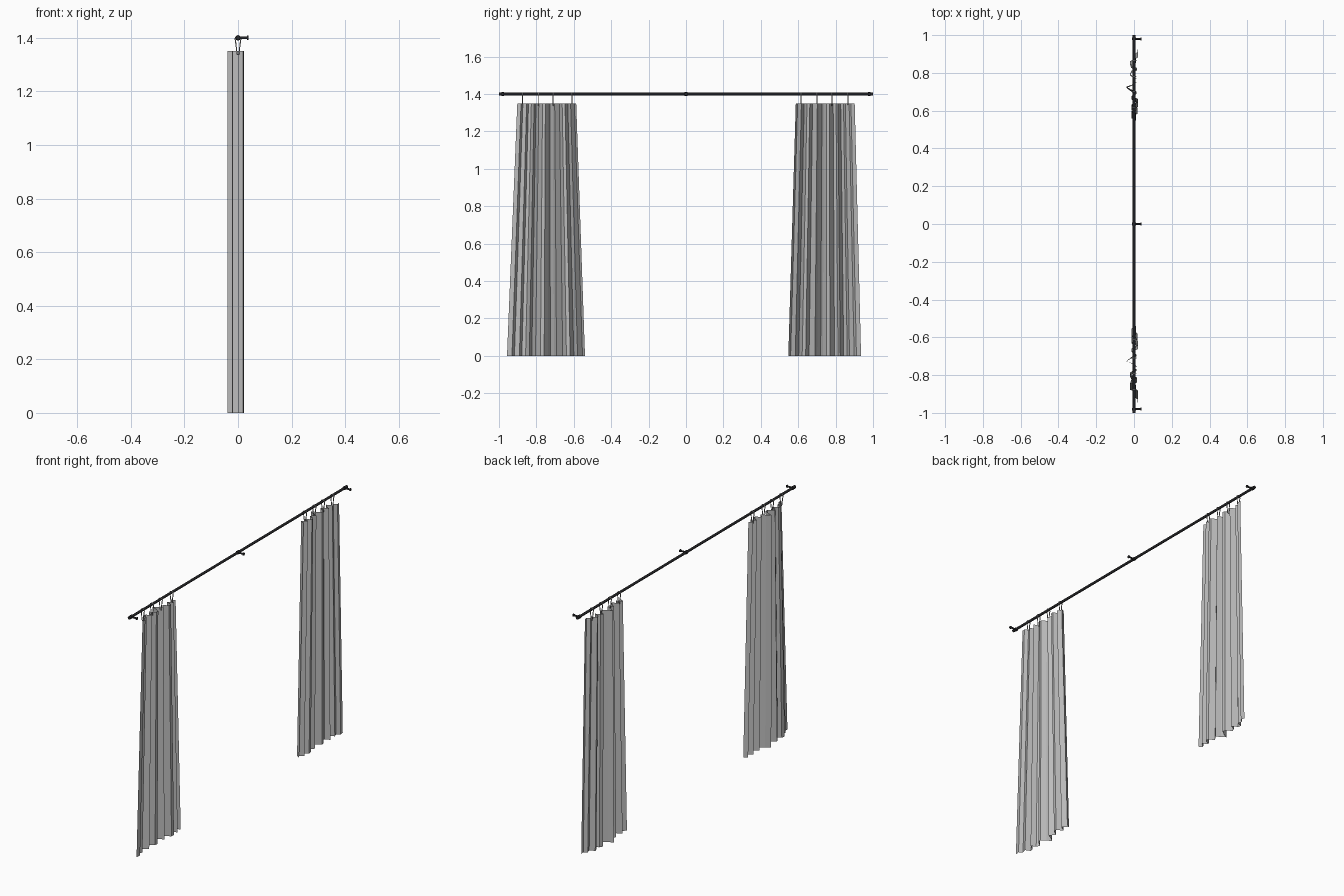
import bpy
import bmesh
from math import pi, sin, cos
from mathutils import Vector

cube = bpy.data.objects.get("Cube")
if cube:
    bpy.data.objects.remove(cube, do_unlink=True)


def material(name, rgb, metallic=0.0):
    m = bpy.data.materials.new(name)
    m.use_nodes = True
    m.diffuse_color = (*rgb, 1)
    m.node_tree.nodes["Principled BSDF"].inputs["Base Color"].default_value = (*rgb, 1)
    return m


fabric = material("grey fabric", (0.5, 0.5, 0.5))
black = material("black metal", (0.02, 0.02, 0.022))
steel = material("steel", (0.4, 0.4, 0.4))

ROD_Z = 1.4
TOP_Z = 1.35


def cylinder(name, start, end, radius, mat, sides=16):
    start, end = Vector(start), Vector(end)
    axis = end - start
    bpy.ops.mesh.primitive_cylinder_add(vertices=sides, radius=radius, depth=axis.length,
                                        location=(start + end) / 2)
    ob = bpy.context.object
    ob.name = name
    ob.rotation_euler = axis.to_track_quat('Z', 'Y').to_euler()
    ob.data.materials.append(mat)
    bpy.ops.object.shade_smooth_by_angle()
    return ob


# Curtain rod with end caps
cylinder("rod", (0, -0.99, ROD_Z), (0, 0.99, ROD_Z), 0.007, black)
for side in (-1, 1):
    cylinder("rod_end_cap", (0, side * 0.985, ROD_Z), (0, side, ROD_Z), 0.0085, black)

# Wall brackets: collar, arm and wall plate
for y in (-0.98, 0, 0.98):
    cylinder("bracket_collar", (0, y - 0.007, ROD_Z), (0, y + 0.007, ROD_Z), 0.01, black)
    cylinder("bracket_arm", (0, y, ROD_Z), (0.036, y, ROD_Z), 0.005, black)
    cylinder("bracket_plate", (0.034, y, ROD_Z), (0.039, y, ROD_Z), 0.008, black)


# Pleated curtain: one folded sheet, spread wider at the hem
FOLDS = [(0, 0.01), (0.01, -0.012), (0.03, 0.018), (0.045, -0.014), (0.06, 0.022),
         (0.075, 0.02), (0.09, -0.012), (0.115, 0.012), (0.125, -0.015), (0.14, -0.04),
         (0.15, -0.012), (0.165, 0.014), (0.18, 0.012), (0.2, -0.022), (0.215, -0.012),
         (0.225, 0.016), (0.24, -0.015), (0.255, -0.02), (0.265, 0.01), (0.285, 0.002),
         (0.295, 0.022), (0.315, 0.018)]


def curtain(name, side, hem_in, hem_out):
    bm = bmesh.new()
    rows = []
    for z, inner, outer in ((0, hem_in, hem_out), (TOP_Z, 0.587, 0.902)):
        rows.append([bm.verts.new((x, side * (inner + t / 0.315 * (outer - inner)), z))
                     for t, x in FOLDS])
    low, high = rows
    for i in range(len(FOLDS) - 1):
        bm.faces.new((low[i], low[i + 1], high[i + 1], high[i]))
    me = bpy.data.meshes.new(name)
    bm.to_mesh(me)
    bm.free()
    me.materials.append(fabric)
    ob = bpy.data.objects.new(name, me)
    bpy.context.collection.objects.link(ob)


curtain("front_curtain", -1, 0.54, 0.957)
curtain("back_curtain", 1, 0.547, 0.936)


# Wire hooks: a loop over the rod closing to a point on the curtain
def hook(y):
    cu = bpy.data.curves.new("curtain_hook", 'CURVE')
    cu.dimensions = '3D'
    cu.bevel_depth = 0.0025
    cu.bevel_resolution = 1
    arc = [(0.011 * cos(a), y, ROD_Z - 0.004 + 0.011 * sin(a))
           for a in (pi * (i / 8 * 1.3 - 0.15) for i in range(9))]
    path = [(0.003, y, TOP_Z - 0.012)] + arc + [(-0.003, y, TOP_Z - 0.012)]
    sp = cu.splines.new('POLY')
    sp.points.add(len(path) - 1)
    for p, co in zip(sp.points, path):
        p.co = (*co, 1)
    sp.use_cyclic_u = True
    cu.materials.append(steel)
    bpy.context.collection.objects.link(bpy.data.objects.new("curtain_hook", cu))


for y in (-0.875, -0.79, -0.71, -0.61, 0.615, 0.7, 0.78, 0.865):
    hook(y)
